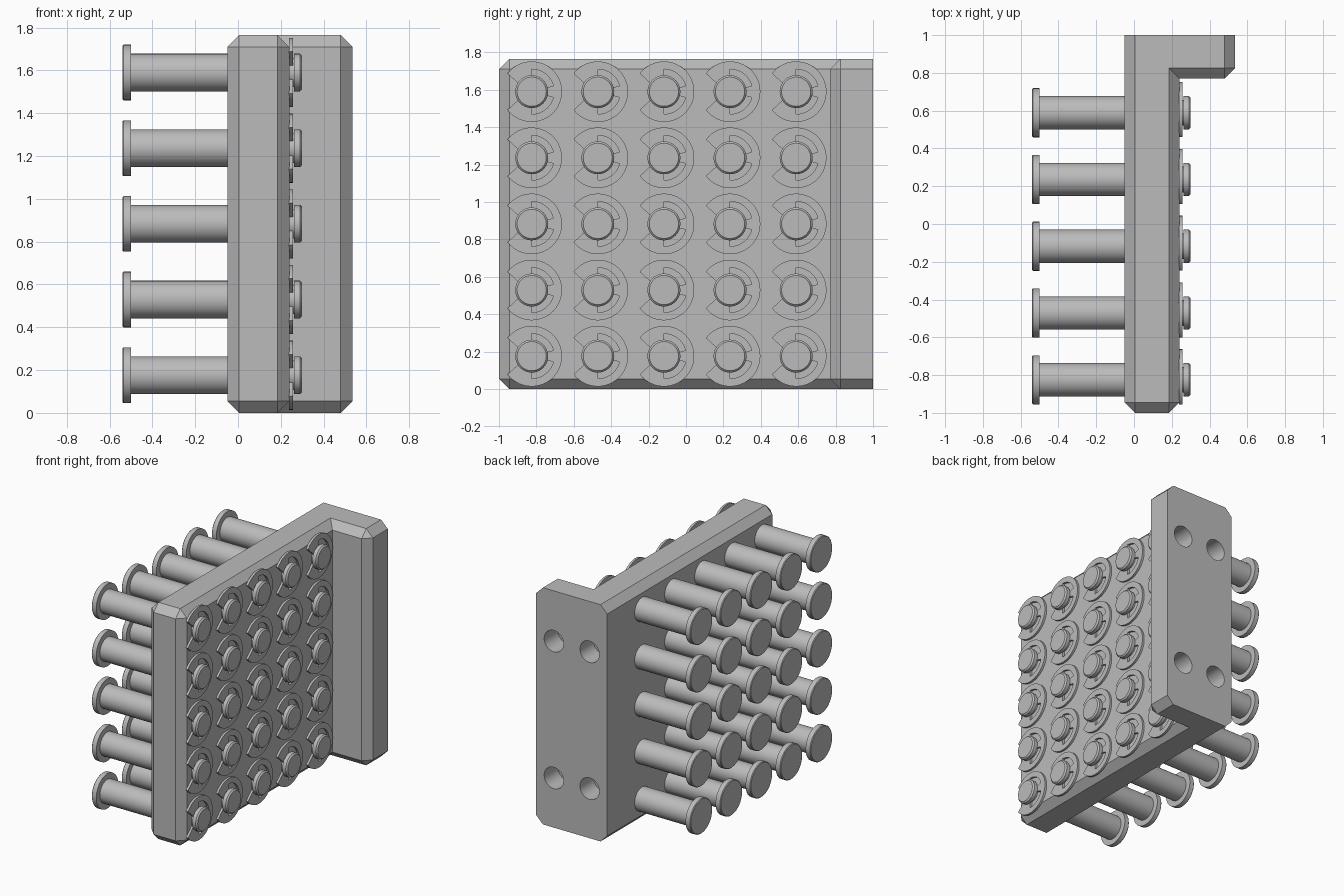
import bpy, bmesh
from math import sin, cos, radians, pi
from mathutils import Matrix

cube = bpy.data.objects.get("Cube")
if cube:
    bpy.data.objects.remove(cube, do_unlink=True)

GREY = (0.5, 0.5, 0.5, 1.0)
steel = bpy.data.materials.new("grey_metal")
steel.use_nodes = True
steel.diffuse_color = GREY
steel.node_tree.nodes["Principled BSDF"].inputs["Base Color"].default_value = GREY


def make_mesh(name, bm, smooth=False):
    bmesh.ops.remove_doubles(bm, verts=bm.verts, dist=0.0001)
    bmesh.ops.recalc_face_normals(bm, faces=bm.faces)
    mesh = bpy.data.meshes.new(name)
    bm.to_mesh(mesh)
    bm.free()
    mesh.materials.append(steel)
    if smooth:
        mesh.shade_smooth()
        mesh.set_sharp_from_angle(angle=radians(30))
    return mesh


def add_object(name, mesh, location=(0, 0, 0)):
    obj = bpy.data.objects.new(name, mesh)
    obj.location = location
    bpy.context.collection.objects.link(obj)
    return obj


def loft(bm, rings):
    """Join rings of equal length with quads and cap both ends."""
    loops = [[bm.verts.new(p) for p in ring] for ring in rings]
    for a, b in zip(loops, loops[1:]):
        for i in range(len(a)):
            j = (i + 1) % len(a)
            bm.faces.new((a[i], a[j], b[j], b[i]))
    bm.faces.new(loops[0])
    bm.faces.new(loops[-1])


# L-shaped bracket, chamfered everywhere except around its back face
HEIGHT, C = 1.765, 0.055
LEFT, FACE, RIGHT, FLANGE = -0.05, 0.24, 0.535, 0.77
outer = [(LEFT, 1), (LEFT, C - 1), (LEFT + C, -1), (FACE - C, -1), (FACE, C - 1),
         (FACE, FLANGE), (RIGHT - C, FLANGE), (RIGHT, FLANGE + C), (RIGHT, 1)]
# The inset outline has sharp corners, so its doubled points merge
inner = [(LEFT + C, 1), (LEFT + C, C - 1), (LEFT + C, C - 1), (FACE - C, C - 1),
         (FACE - C, C - 1), (FACE - C, FLANGE + C), (RIGHT - C, FLANGE + C),
         (RIGHT - C, FLANGE + C), (RIGHT - C, 1)]
bm = bmesh.new()
levels = [(inner, 0), (outer, C), (outer, HEIGHT - C), (inner, HEIGHT)]
loft(bm, [[(x, y, z) for x, y in ring] for ring, z in levels])
bmesh.ops.dissolve_degenerate(bm, dist=0.0001, edges=bm.edges)
bracket = add_object("bracket", make_mesh("bracket", bm))

# Four blind mounting holes in the back of the flange
bm = bmesh.new()
for x in (0.095, 0.39):
    for z in (0.37, 1.39):
        place = Matrix.Translation((x, 1, z)) @ Matrix.Rotation(pi / 2, 4, 'X')
        bmesh.ops.create_cone(bm, cap_ends=True, segments=32, radius1=0.08,
                              radius2=0.08, depth=0.32, matrix=place)
cutter = add_object("hole_cutter", make_mesh("hole_cutter", bm))
cutter.hide_render = True
holes = bracket.modifiers.new("holes", 'BOOLEAN')
holes.operation = 'DIFFERENCE'
holes.solver = 'EXACT'
holes.object = cutter
bpy.context.view_layer.objects.active = bracket
bpy.ops.object.modifier_apply(modifier=holes.name)
bpy.data.objects.remove(cutter, do_unlink=True)
bracket.data.shade_smooth()
bracket.data.set_sharp_from_angle(angle=radians(20))

# Headed pin, turned about x, with a retaining groove near its tip
SHAFT, GROOVE, SIDES = 0.088, 0.068, 40
pin_profile = [(-0.54, 0.125), (-0.535, 0.13), (-0.5, 0.13), (-0.5, SHAFT),
               (0.238, SHAFT), (0.238, GROOVE), (0.262, GROOVE), (0.262, SHAFT),
               (0.29, SHAFT), (0.3, 0.078)]
bm = bmesh.new()
loft(bm, [[(x, r * cos(2 * pi * i / SIDES), r * sin(2 * pi * i / SIDES))
           for i in range(SIDES)] for x, r in pin_profile])
pin_mesh = make_mesh("pin", bm, smooth=True)


# Retaining clip: open ring with three inward teeth
def arc(radius, start, end, steps):
    angles = [radians(start + (end - start) * i / steps) for i in range(steps + 1)]
    return [(radius * cos(a), radius * sin(a)) for a in angles]


OPEN, GAP = 143, 0.12
outline = (arc(0.162, -OPEN, OPEN, 40) + arc(GROOVE, OPEN + 8, 90, 8)
           + arc(GAP, 90, 15, 10) + arc(GROOVE, 15, -15, 4)
           + arc(GAP, -15, -90, 10) + arc(GROOVE, -90, -OPEN - 8, 8))
bm = bmesh.new()
loft(bm, [[(x, y, z) for y, z in outline] for x in (0.239, 0.256)])
clip_mesh = make_mesh("clip", bm, smooth=True)

# Five by five grid of pins and clips
PITCH = 0.3535
for row in range(5):
    for col in range(5):
        spot = (0, -0.825 + col * PITCH, 0.176 + row * PITCH)
        add_object(f"pin_{row + 1}_{col + 1}", pin_mesh, spot)
        add_object(f"retaining_clip_{row + 1}_{col + 1}", clip_mesh, spot)
